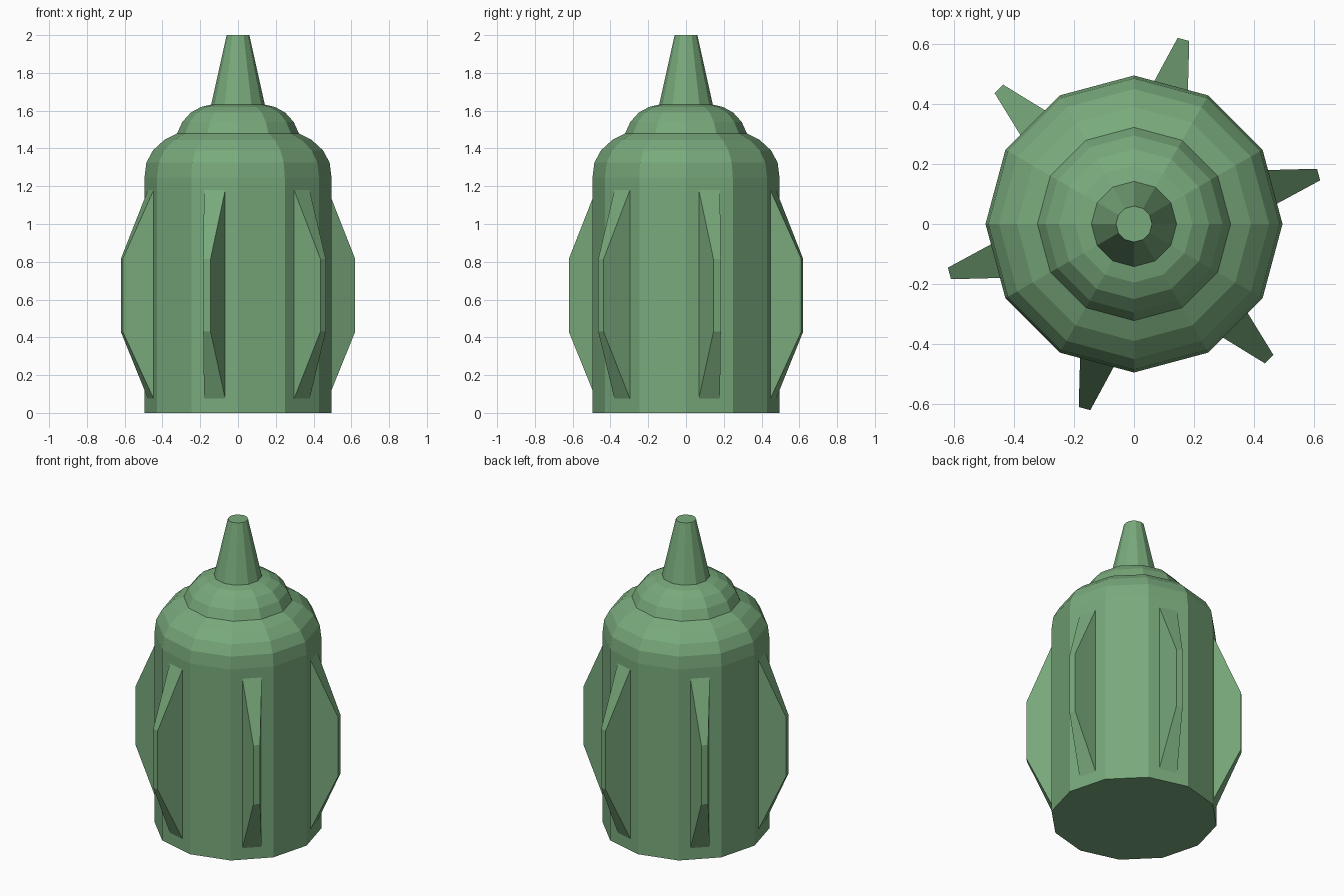
import bpy, bmesh, math
from mathutils import Matrix

if "Cube" in bpy.data.objects:
    bpy.data.objects.remove(bpy.data.objects["Cube"])

SIDES = 12

green = bpy.data.materials.new("green")
green.diffuse_color = (0.19, 0.40, 0.20, 1)
green.use_nodes = True
green.node_tree.nodes["Principled BSDF"].inputs["Base Color"].default_value = green.diffuse_color


def finish(name, bm):
    bmesh.ops.recalc_face_normals(bm, faces=bm.faces)
    mesh = bpy.data.meshes.new(name)
    bm.to_mesh(mesh)
    bm.free()
    mesh.materials.append(green)
    obj = bpy.data.objects.new(name, mesh)
    bpy.context.collection.objects.link(obj)
    return obj


def bridge(bm, low, high):
    n = len(low)
    for i in range(n):
        j = (i + 1) % n
        bm.faces.new((low[i], low[j], high[j], high[i]))


def lathe(name, profile):
    bm = bmesh.new()
    rings = []
    for r, z in profile:
        rings.append([bm.verts.new((r * math.cos(i * math.tau / SIDES),
                                    r * math.sin(i * math.tau / SIDES), z))
                      for i in range(SIDES)])
    for low, high in zip(rings, rings[1:]):
        bridge(bm, low, high)
    bm.faces.new(rings[0])
    bm.faces.new(rings[-1])
    return finish(name, bm)


def rectangle(bm, x, half_w, z0, z1):
    return [bm.verts.new(p) for p in ((x, -half_w, z0), (x, half_w, z0),
                                      (x, half_w, z1), (x, -half_w, z1))]


def fin(name, angle):
    bm = bmesh.new()
    base = rectangle(bm, 0.478, 0.058, 0.075, 1.18)
    tip = rectangle(bm, 0.637, 0.02, 0.43, 0.815)
    bridge(bm, base, tip)
    bm.faces.new(base)
    bm.faces.new(tip)
    bm.transform(Matrix.Rotation(angle, 4, 'Z'))
    return finish(name, bm)


# Body with stepped dome and nozzle, one continuous turned shell
lathe("body", [
    (0.495, 0), (0.495, 1.245), (0.485, 1.325), (0.45, 1.39),
    (0.39, 1.445), (0.322, 1.48),                               # shoulder
    (0.295, 1.54), (0.25, 1.59), (0.195, 1.62), (0.142, 1.632),  # cap
    (0.06, 2.0)])                                               # nozzle

# Six tapered grip fins on every other side
for k in range(6):
    fin(f"fin_{k + 1}", math.radians(15 + 60 * k))
